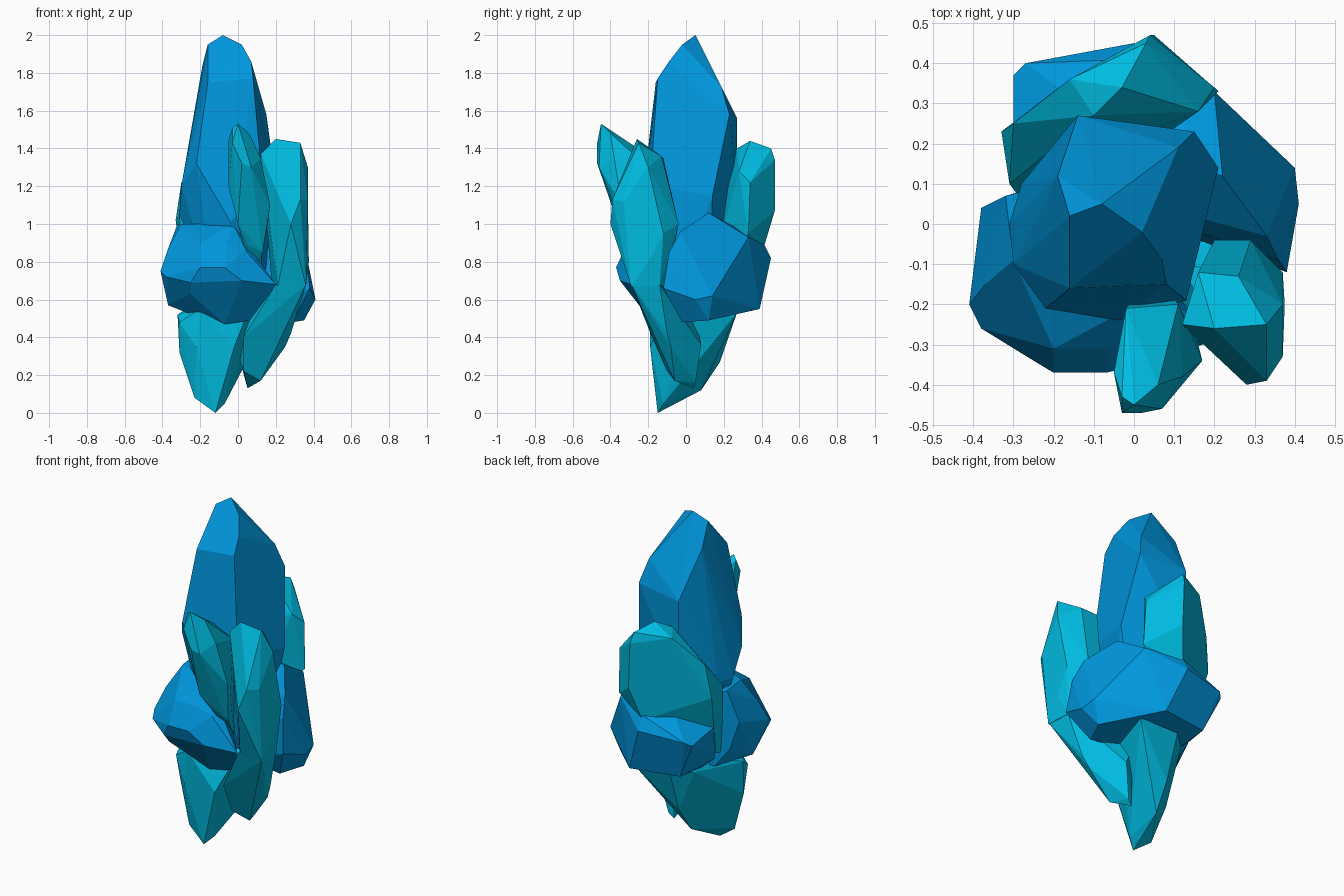
import bpy, bmesh, math


def material(name, rgb):
    m = bpy.data.materials.new(name)
    m.diffuse_color = (*rgb, 1)
    return m


BLUE = material("deep blue", (0.0, 0.31, 0.73))
TEAL = material("bright teal", (0.0, 0.50, 0.75))


def crystal(name, mat, corners):
    """Flat-faceted crystal: convex hull round a few corner points."""
    bm = bmesh.new()
    for c in corners:
        bm.verts.new(c)
    res = bmesh.ops.convex_hull(bm, input=bm.verts)
    inner = {v for v in res["geom_interior"] + res["geom_unused"]
             if isinstance(v, bmesh.types.BMVert)}
    bmesh.ops.delete(bm, geom=list(inner), context='VERTS')
    # merge nearly coplanar triangles into clean facets
    bmesh.ops.dissolve_limit(bm, angle_limit=math.radians(8),
                             verts=bm.verts, edges=bm.edges)
    bmesh.ops.recalc_face_normals(bm, faces=bm.faces)
    me = bpy.data.meshes.new(name)
    bm.to_mesh(me)
    bm.free()
    me.materials.append(mat)
    ob = bpy.data.objects.new(name, me)
    bpy.context.collection.objects.link(ob)
    return ob


# Tall central crystal: tip, shoulder, waist, buried base
crystal("main_crystal", BLUE, [
    (-.08, .05, 2.0), (-.16, .02, 1.95), (.02, -.02, 1.95), (.07, -.09, 1.86),
    (.08, -.15, 1.77), (-.16, -.16, 1.75), (-.19, .12, 1.83),
    (.11, .19, 1.72), (.15, .23, 1.58), (-.14, .27, 1.56),
    (-.22, -.21, 1.32), (-.30, -.10, 1.2), (-.31, 0, 1.05), (-.28, .10, 1.05),
    (.13, -.19, 1.2), (.21, .14, 1.15), (-.04, -.24, 1.01), (-.14, .27, 1.1),
    (-.12, -.1, .6), (.12, -.1, .6), (.1, .12, .6), (-.12, .12, .6)])

# Chunky rock at the front left
crystal("front_rock", BLUE, [
    (-.20, -.37, .77), (-.07, -.37, .77), (.02, -.35, .70), (0, -.30, .63),
    (-.25, -.29, .63), (-.25, -.34, .69), (-.41, -.20, .75), (-.38, -.26, .72),
    (-.38, .04, .82), (-.37, -.15, .87), (-.32, .07, 1.0), (-.30, -.09, 1.0),
    (-.37, -.10, .57), (-.22, -.15, .51), (-.07, -.17, .47), (.07, -.15, .49),
    (.20, -.29, .68), (.04, -.30, .86), (-.03, -.22, 1.0), (-.20, -.31, .90),
    (-.06, -.31, .90), (-.33, .06, .65), (-.25, .09, .54), (-.20, .10, .95),
    (-.12, .10, .55)])

# Wide rock wrapping the back and right
crystal("back_rock", BLUE, [
    (.40, .14, .62), (.41, .05, .6), (.38, -.12, .66), (.36, -.09, .85),
    (.33, -.03, .96), (.22, .12, 1.06), (.20, .33, .93), (.35, .12, .49),
    (.29, -.02, .48), (.10, .39, .55), (0, .45, .82), (-.27, .40, .80),
    (-.30, .37, .78), (-.30, .28, .72), (-.2, .34, .56), (0, .41, .9),
    (-.3, .14, .82), (-.27, .12, .60), (-.2, .14, .54), (0, .2, 1.0),
    (.05, 0, .5)])

# Small slanted crystal at the front
crystal("front_crystal", TEAL, [
    (-.03, -.43, 1.51), (0, -.45, 1.53), (.06, -.40, 1.48), (-.05, -.37, 1.44),
    (-.03, -.47, 1.43), (.02, -.47, 1.32), (.07, -.46, 1.30), (.12, -.38, 1.35),
    (.17, -.34, 1.10), (.11, -.20, 1.30), (-.02, -.21, 1.37), (-.05, -.37, 1.2),
    (0, -.36, 1.0), (.16, -.30, 1.02), (.13, -.28, .85), (.05, -.3, .89),
    (.05, -.1, .9), (.08, -.15, .7)])

# Right crystal, upper half
crystal("right_crystal", TEAL, [
    (.20, -.26, 1.45), (.33, -.25, 1.43), (.12, -.25, 1.37), (.16, -.12, 1.35),
    (.26, -.13, 1.36), (.37, -.20, 1.30), (.29, -.04, 1.0), (.20, -.04, 1.0),
    (.37, -.12, .95), (.37, -.33, 1.12), (.33, -.39, 1.13), (.28, -.40, 1.0),
    (.375, -.2, .8), (.36, -.29, .67), (.21, -.28, .67), (.35, -.14, .67),
    (.18, -.1, .67)])

# Right crystal, lower half leaning inwards to its blunt end
crystal("right_root", TEAL, [
    (.36, -.29, .68), (.20, -.28, .68), (.35, -.14, .68), (.12, -.1, .66),
    (.03, -.18, .40), (.01, -.10, .28), (.03, -.10, .22), (.05, .04, .13),
    (.08, .05, .16), (.12, -.06, .17), (.25, -.08, .35), (.12, .08, .36),
    (.05, .05, .5), (.28, -.1, .42)])

# Back crystal, upper half: narrows to the left as it sinks into the rocks
crystal("back_crystal", TEAL, [
    (-.03, .34, 1.44), (.03, .45, 1.40), (.04, .47, 1.34), (-.16, .36, 1.38),
    (.20, .34, 1.22), (.16, .28, 1.28), (-.10, .27, 1.40), (-.30, .25, 1.22),
    (-.33, .23, 1.02), (-.31, .10, 1.05), (.05, .47, 1.07), (0, .41, .87),
    (.21, .33, .95), (-.28, .06, .62), (-.28, .12, .64), (-.1, .1, .6)])

# Back crystal, lower half: point at the bottom front
crystal("back_root", TEAL, [
    (-.32, -.08, .52), (-.31, -.14, .48), (-.31, -.1, .32), (-.23, -.13, .08),
    (-.12, -.15, 0), (-.22, -.19, .35), (-.02, -.19, .35), (-.07, -.12, .05),
    (-.09, .08, .12), (-.08, .18, .27), (.02, 0, .25), (.08, .18, .38),
    (.18, .27, .53), (-.08, .27, .53), (-.18, .18, .52), (.04, -.12, .5),
    (.12, .03, .5), (-.2, -.19, .55), (-.2, .1, .6), (.1, .1, .6)])
